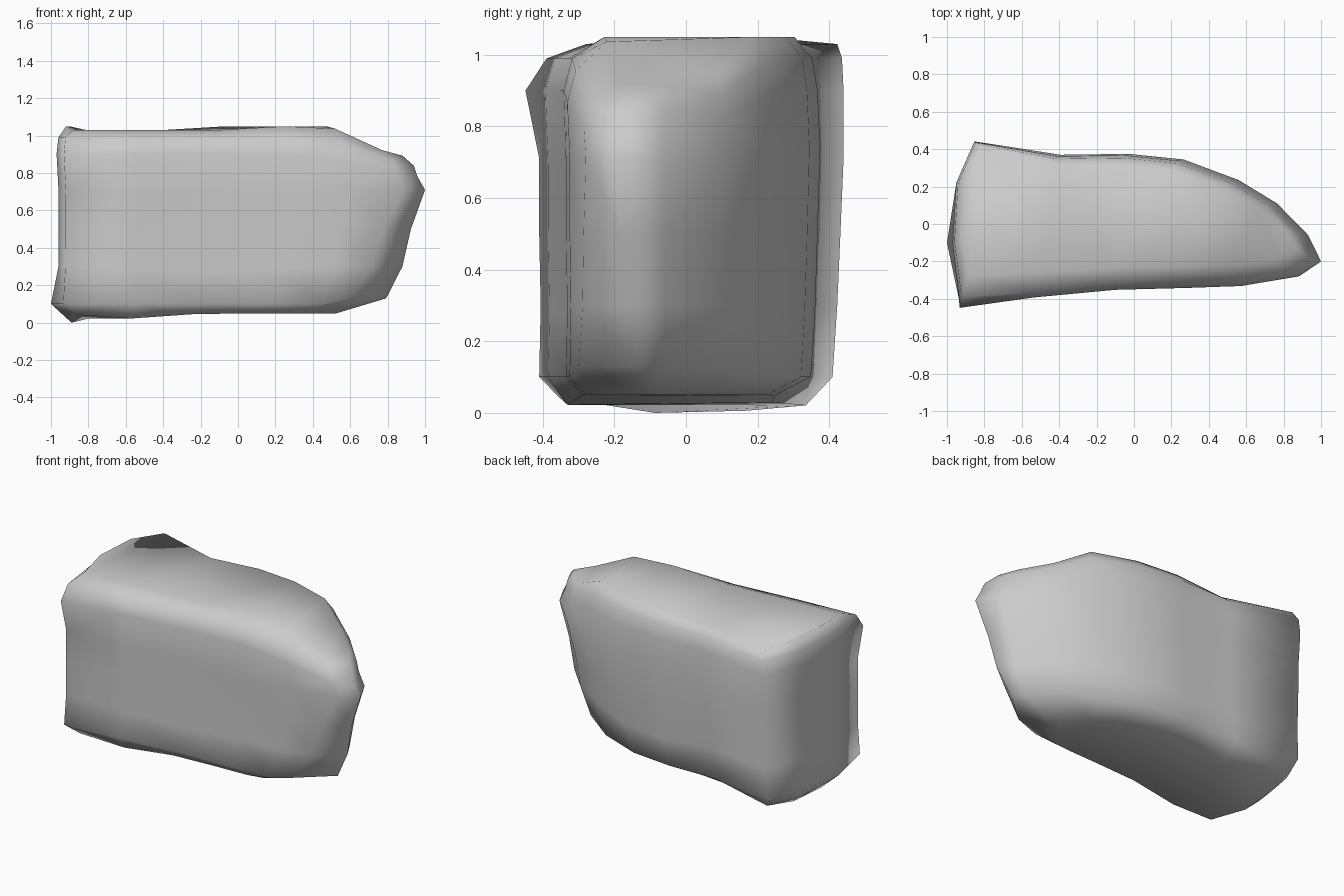
import bpy, bmesh, random

if "Cube" in bpy.data.objects:
    bpy.data.objects.remove(bpy.data.objects["Cube"])

random.seed(4)

# Plan outline of the boulder: front and back chains, both left to right
FRONT = [(-1, -.10), (-.96, -.41), (-.55, -.385), (-.10, -.345),
         (.30, -.335), (.60, -.325), (.88, -.28), (1, -.20)]
BACK = [(-.98, .22), (-.88, .44), (-.42, .37), (-.05, .375),
        (.25, .345), (.55, .235), (.76, .11), (.93, -.06)]

# Nose gets blunter lower down: outline point -> blunt position, height -> amount
BLUNT = {6: (.76, -.30), 7: (.98, -.13)}
AMOUNT = {.00: 1, .10: 1, .30: .6, .50: .3}

# Height, left end, right end, front scale, back scale
LEVELS = [(.00, -.89, .54, .86, .76),
          (.10, -.97, .81, 1.0, .93),
          (.30, -.96, .89, .99, .96),
          (.50, -.96, .93, 1.0, .98),
          (.71, -.96, 1.0, 1.0, 1.0),
          (.90, -.97, .96, 1.02, 1.0),
          (.99, -.96, .94, .95, .99),
          (1.05, -.92, .88, .68, .96)]


def place(i, p, level):
    z, left, right, front, back = level
    px, py = p
    if i in BLUNT:
        t = AMOUNT.get(z, 0)
        px += (BLUNT[i][0] - px) * t
        py += (BLUNT[i][1] - py) * t
    x = left + (px + 1) / 2 * (right - left)
    y = py * (front if py < 0 else back)
    if i == 0 and z == .10:              # low bulge on the left end
        x -= .03
    if i == 1 and z == .90:              # protruding front left corner
        y -= .03
    if y > 0 and -.7 < x:                # rear edge rounds in, top and bottom
        y *= {1.05: .84, .99: .95, .90: .98, .00: .86}.get(z, 1)
    if z > 1 and i in (1, 2, 3, 14, 13):  # sagging rim at the left
        z -= .02
    if z > .8:                           # top steps down toward the nose
        drop = min(.66 * (x - .5), .09 + .27 * (x - .63))
        z -= max(0, drop) * (z - .6) / .45
    if z < .05:                          # underside lifts away from the left end
        z += min(.05, .07 * (x + .89))
        z += {1: .04, 14: .015, 15: .005}.get(i, 0)
    elif z < .2:
        z += .03 * (x > .5)
    return x, y, max(z, 0)


bm = bmesh.new()
outline = FRONT + BACK[::-1]
n = len(outline)
rings = [[bm.verts.new(place(i, p, level)) for i, p in enumerate(outline)]
         for level in LEVELS]

# Walls
for a, b in zip(rings, rings[1:]):
    for i in range(n):
        j = (i + 1) % n
        bm.faces.new((a[i], a[j], b[j], b[i]))

# Top and underside, as strips joining front to back
for ring in (rings[0], rings[-1]):
    for i in range(n // 2 - 1):
        bm.faces.new((ring[i], ring[i + 1], ring[n - 2 - i], ring[n - 1 - i]))

# Slight roughness on the long walls
for ring in rings[2:5]:
    for v in ring[2:5] + ring[11:14]:
        v.co.z += random.uniform(-.04, .04)

bmesh.ops.recalc_face_normals(bm, faces=bm.faces)
bmesh.ops.triangulate(bm, faces=bm.faces)
for f in bm.faces:
    f.smooth = True

mesh = bpy.data.meshes.new("boulder")
bm.to_mesh(mesh)
bm.free()
boulder = bpy.data.objects.new("boulder", mesh)
bpy.context.collection.objects.link(boulder)
